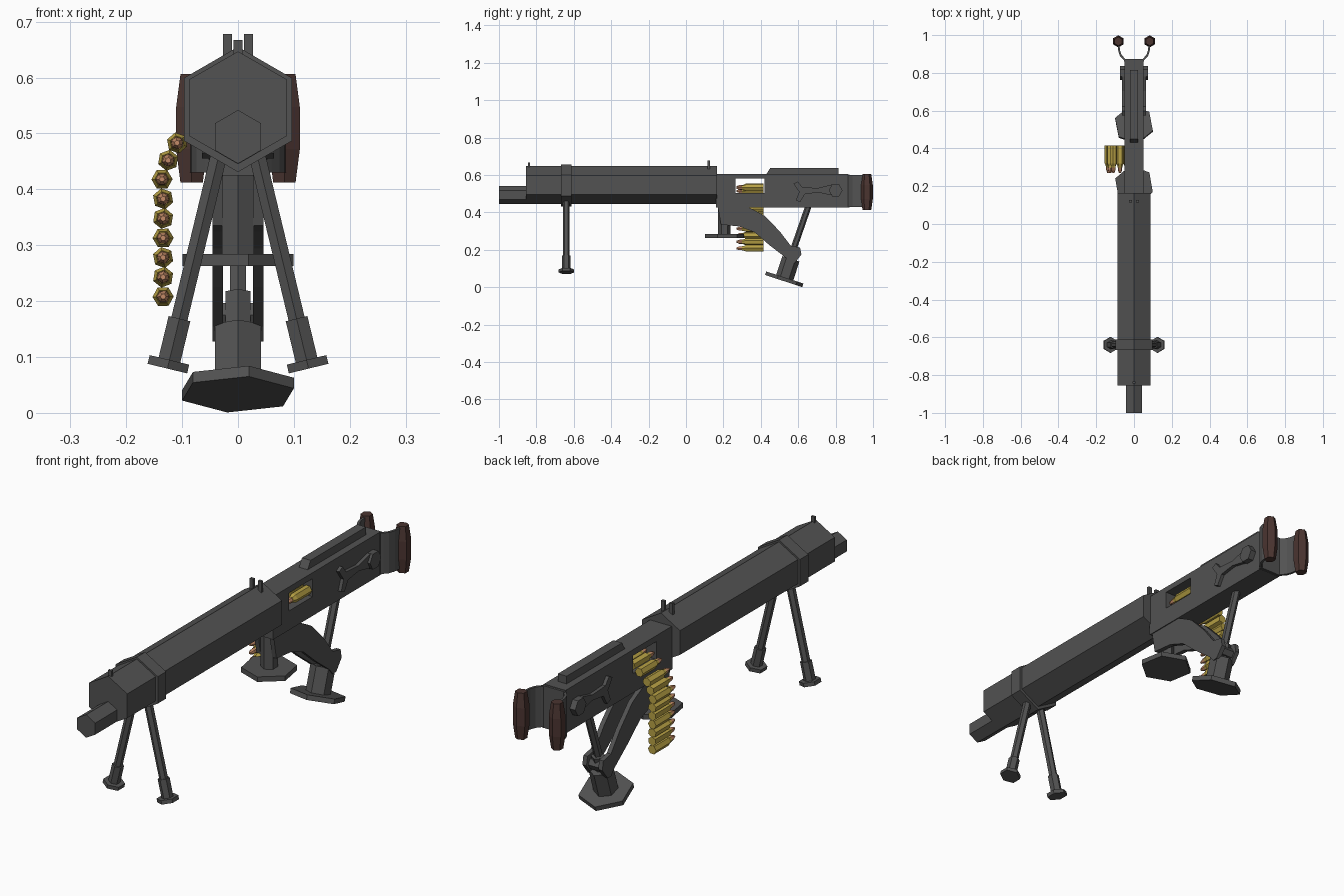
import bpy, bmesh
from math import sin, cos, pi, radians
from mathutils import Vector

if "Cube" in bpy.data.objects:
    bpy.data.objects.remove(bpy.data.objects["Cube"])


def material(name, rgb):
    m = bpy.data.materials.new(name)
    m.diffuse_color = (*rgb, 1)
    m.use_nodes = True
    m.node_tree.nodes["Principled BSDF"].inputs["Base Color"].default_value = m.diffuse_color
    return m


METAL = material("dark_metal", (0.085, 0.085, 0.085))
WOOD = material("brown_grip", (0.07, 0.035, 0.03))
BRASS = material("brass", (0.48, 0.36, 0.06))
COPPER = material("copper", (0.55, 0.26, 0.14))


def finish(name, bm, mat, mirror):
    bmesh.ops.recalc_face_normals(bm, faces=bm.faces)
    me = bpy.data.meshes.new(name)
    bm.to_mesh(me)
    bm.free()
    ob = bpy.data.objects.new(name, me)
    bpy.context.collection.objects.link(ob)
    me.materials.append(mat)
    if mirror:
        ob.modifiers.new("mirror", "MIRROR")
    return ob


def hexrod(name, start, direction, rings, ref=(0, 1, 0), mat=METAL, mirror=False):
    """Six-sided solid: rings are (distance, radius) along the direction; ref is where a corner points."""
    p, d = Vector(start), Vector(direction).normalized()
    u = Vector(ref)
    u = (u - d * u.dot(d)).normalized()
    v = d.cross(u)
    bm = bmesh.new()
    loops = [[bm.verts.new(p + d * t + (u * cos(k * pi / 3) + v * sin(k * pi / 3)) * r)
              for k in range(6)] for t, r in rings]
    for a, b in zip(loops, loops[1:]):
        for k in range(6):
            bm.faces.new((a[k], a[k - 1], b[k - 1], b[k]))
    bm.faces.new(loops[0])
    bm.faces.new(loops[-1])
    return finish(name, bm, mat, mirror)


def prism(name, pts, axis, lo, hi, mat=METAL, mirror=False):
    """Extruded outline: (y, z) points along x, or (x, y) points along z."""
    put = (lambda a, b, h: (h, a, b)) if axis == "x" else (lambda a, b, h: (a, b, h))
    bm = bmesh.new()
    a = [bm.verts.new(put(*q, lo)) for q in pts]
    b = [bm.verts.new(put(*q, hi)) for q in pts]
    n = len(pts)
    for k in range(n):
        bm.faces.new((a[k - 1], a[k], b[k], b[k - 1]))
    bm.faces.new(a)
    bm.faces.new(b)
    return finish(name, bm, mat, mirror)


def box(name, x, y, z, mirror=False):
    return prism(name, [(y[0], z[0]), (y[1], z[0]), (y[1], z[1]), (y[0], z[1])],
                 "x", x[0], x[1], METAL, mirror)


Y, Z = (0, 1, 0), (0, 0, 1)

# Barrel jacket, muzzle and bipod clamp
hexrod("barrel_jacket", (0, -0.855, 0.546), Y, [(0, 0.101), (1.02, 0.101)], Z)
hexrod("muzzle", (0, -1, 0.494), Y, [(0, 0.048), (0.16, 0.048)], Z)
hexrod("clamp_band", (0, -0.667, 0.543), Y, [(0, 0.112), (0.055, 0.112)], Z)

# Sights
box("front_sight", (-0.008, 0.008), (-0.845, -0.835), (0.62, 0.667))
box("rear_sight", (0.011, 0.027), (0.115, 0.127), (0.61, 0.678), True)

# Receiver with feed window through it
receiver = box("receiver", (-0.05, 0.05), (0.16, 0.865), (0.425, 0.605))
window = box("window_cutter", (-0.2, 0.2), (0.265, 0.42), (0.505, 0.58))
window.hide_render = True
window.display_type = "WIRE"
cut = receiver.modifiers.new("window", "BOOLEAN")
cut.object = window
cut.solver = "EXACT"
prism("top_cover", [(0.43, 0.604), (0.45, 0.637), (0.815, 0.637), (0.815, 0.604)], "x", -0.02, 0.02)
box("back_plate", (-0.052, 0.052), (0.86, 0.874), (0.427, 0.603))

# Side cranks
prism("crank_arm", [(0.575, 0.553), (0.598, 0.565), (0.622, 0.535), (0.705, 0.53), (0.785, 0.55),
                    (0.785, 0.49), (0.705, 0.507), (0.635, 0.497), (0.61, 0.455), (0.588, 0.465),
                    (0.605, 0.51)], "x", 0.045, 0.064, mirror=True)
hexrod("crank_hub", (0.045, 0.8, 0.518), (1, 0, 0), [(0, 0.037), (0.03, 0.037)], mirror=True)

# Curved grip brackets and grips
prism("grip_bracket", [(0.042, 0.87), (0.052, 0.88), (0.066, 0.897), (0.074, 0.92), (0.078, 0.96),
                       (0.087, 0.96), (0.083, 0.915), (0.074, 0.889), (0.06, 0.873), (0.052, 0.865)],
      "z", 0.43, 0.6, mirror=True)
hexrod("grip", (0.083, 0.967, 0.412), Z, [(0, 0.023), (0.06, 0.032), (0.135, 0.032), (0.194, 0.023)],
       mat=WOOD, mirror=True)

# Front bipod
leg_dir = (0.093, 0, -0.385)
hexrod("bipod_leg", (0.032, -0.64, 0.47), leg_dir, [(0, 0.017), (0.34, 0.017)], mirror=True)
hexrod("bipod_sleeve", (0.032, -0.64, 0.47), leg_dir, [(0.31, 0.023), (0.39, 0.023)], mirror=True)
hexrod("bipod_foot", (0.032, -0.64, 0.47), leg_dir, [(0.386, 0.042), (0.402, 0.042)], mirror=True)

# Middle support with hexagonal foot
twist = (-sin(radians(10)), cos(radians(10)), 0)
hexrod("middle_post", (0, 0.205, 0.275), Z, [(0, 0.033), (0.16, 0.033)])
hexrod("middle_foot", (0, 0.205, 0.263), Z, [(0, 0.106), (0.021, 0.106)], twist)

# Curved side arms down to the rear foot
prism("curved_arm", [(0.17, 0.43), (0.187, 0.335), (0.285, 0.325), (0.366, 0.294), (0.446, 0.225),
                     (0.537, 0.155), (0.56, 0.128), (0.582, 0.13), (0.617, 0.175), (0.61, 0.212),
                     (0.56, 0.222), (0.5, 0.3), (0.42, 0.382), (0.36, 0.415), (0.33, 0.43)],
      "x", 0.027, 0.046, mirror=True)

# Rear support: foot, collar, sleeve, rod
tilt = (0, sin(radians(18)), cos(radians(18)))
base = (0, 0.522, 0.033)
hexrod("rear_foot", base, tilt, [(0, 0.106), (0.02, 0.106)], twist)
hexrod("rear_collar", base, tilt, [(0.015, 0.048), (0.125, 0.048)])
hexrod("rear_sleeve", base, tilt, [(0.12, 0.026), (0.19, 0.026)])
hexrod("rear_rod", (0, 0.57, 0.19), (0, 0.085, 0.245), [(0, 0.017), (0.265, 0.017)])
hexrod("arm_pin", (-0.04, 0.58, 0.175), (1, 0, 0), [(0, 0.025), (0.08, 0.025)])

# Cartridge belt: through the window, then hanging on the left
belt = [(0.032, 0.532), (-0.003, 0.535), (-0.038, 0.532), (-0.074, 0.514),
        (-0.109, 0.483), (-0.125, 0.452), (-0.136, 0.418)]
belt += [(-0.134, 0.383 - 0.035 * k) for k in range(6)]
for i, (x, z) in enumerate(belt):
    ref = (cos(i * 0.7), 0, sin(i * 0.7))
    hexrod(f"cartridge_case_{i}", (x, 0.415, z), (0, -1, 0),
           [(0, 0.019), (0.095, 0.019), (0.108, 0.013), (0.115, 0.013)], ref, BRASS)
    hexrod(f"bullet_tip_{i}", (x, 0.305, z), (0, -1, 0),
           [(0, 0.012), (0.02, 0.011), (0.036, 0.005)], ref, COPPER)
